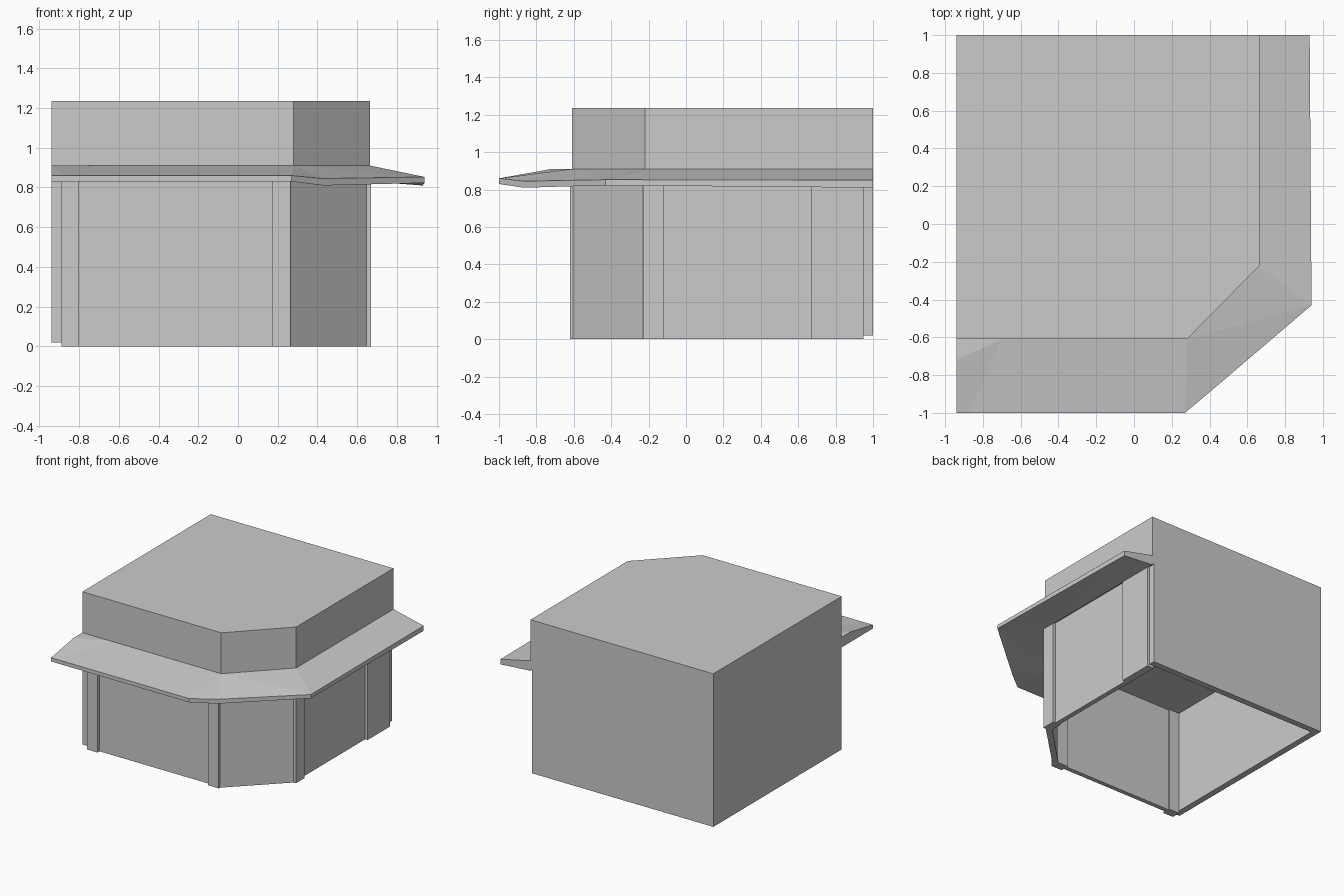
import bpy, bmesh

if "Cube" in bpy.data.objects:
    bpy.data.objects.remove(bpy.data.objects["Cube"])


def make(name, verts, faces):
    mesh = bpy.data.meshes.new(name)
    mesh.from_pydata(verts, [], faces)
    bm = bmesh.new()
    bm.from_mesh(mesh)
    bmesh.ops.recalc_face_normals(bm, faces=bm.faces)
    bm.to_mesh(mesh)
    bm.free()
    obj = bpy.data.objects.new(name, mesh)
    bpy.context.collection.objects.link(obj)
    return obj


def prism(name, pts, z0, z1):
    n = len(pts)
    verts = [(x, y, z0) for x, y in pts] + [(x, y, z1) for x, y in pts]
    faces = [tuple(range(n))[::-1], tuple(range(n, 2 * n))]
    faces += [(i, (i + 1) % n, (i + 1) % n + n, i + n) for i in range(n)]
    return make(name, verts, faces)


def box(name, x0, x1, y0, y1, z0, z1):
    return prism(name, [(x0, y0), (x1, y0), (x1, y1), (x0, y1)], z0, z1)


WALL_TOP = 0.84

# Upper storey with the cut corner
prism("upper_block", [(-.94, -.61), (.28, -.61), (.665, -.22), (.665, 1), (-.94, 1)],
      WALL_TOP, 1.235)

# Plain rear walls, raised slightly off the ground
prism("rear_walls", [(-.94, -.605), (-.89, -.605), (-.89, .95), (.65, .95), (.65, 1), (-.94, 1)],
      .02, WALL_TOP)

# Shopfront walls: front, cut corner and right side, open underneath
prism("front_walls", [(-.89, -.595), (.255, -.595), (.265, -.605), (.648, -.23), (.648, .95),
                      (.61, .95), (.61, -.2), (.25, -.56), (-.89, -.56)], 0, WALL_TOP)

# Projecting pilasters
box("front_pilaster_left", -.89, -.80, -.62, -.55, 0, WALL_TOP)
box("front_pilaster_right", .17, .265, -.62, -.55, 0, WALL_TOP)
box("side_pilaster_front", .60, .67, -.23, -.12, 0, WALL_TOP)
box("side_pilaster_back", .61, .67, .67, .95, 0, WALL_TOP)

# Sloping canopy: (inner x, y), (outer x, y, top z, bottom z) stations around the corner
stations = [((-.94, -.72), (-.94, -1, .86, .83)),
            ((-.70, -.61), (-.87, -1, .86, .83)),
            ((.28, -.61), (.27, -1, .86, .83)),
            ((.28, -.61), (.43, -.865, .845, .81)),
            ((.665, -.22), (.94, -.43, .853, .823)),
            ((.665, 1), (.93, 1, .85, .81))]
verts, faces = [], []
for (ix, iy), (ox, oy, top, bottom) in stations:
    verts += [(ix, iy, .91), (ox, oy, top), (ox, oy, bottom), (ix, iy, .83)]
for s in range(len(stations) - 1):
    a, b = 4 * s, 4 * s + 4
    faces += [(a + k, a + (k + 1) % 4, b + (k + 1) % 4, b + k) for k in range(4)]
faces += [(0, 1, 2, 3), tuple(range(4 * len(stations) - 4, 4 * len(stations)))[::-1]]
canopy = make("canopy", verts, faces)
bm = bmesh.new()
bm.from_mesh(canopy.data)
bmesh.ops.remove_doubles(bm, verts=bm.verts, dist=.0005)
bmesh.ops.triangulate(bm, faces=bm.faces)
bmesh.ops.recalc_face_normals(bm, faces=bm.faces)
bm.to_mesh(canopy.data)
bm.free()

# Flat wedge closing the canopy's left end against the wall
prism("canopy_end", [(-.94, -.72), (-.70, -.61), (-.94, -.61)], .83, .91)
